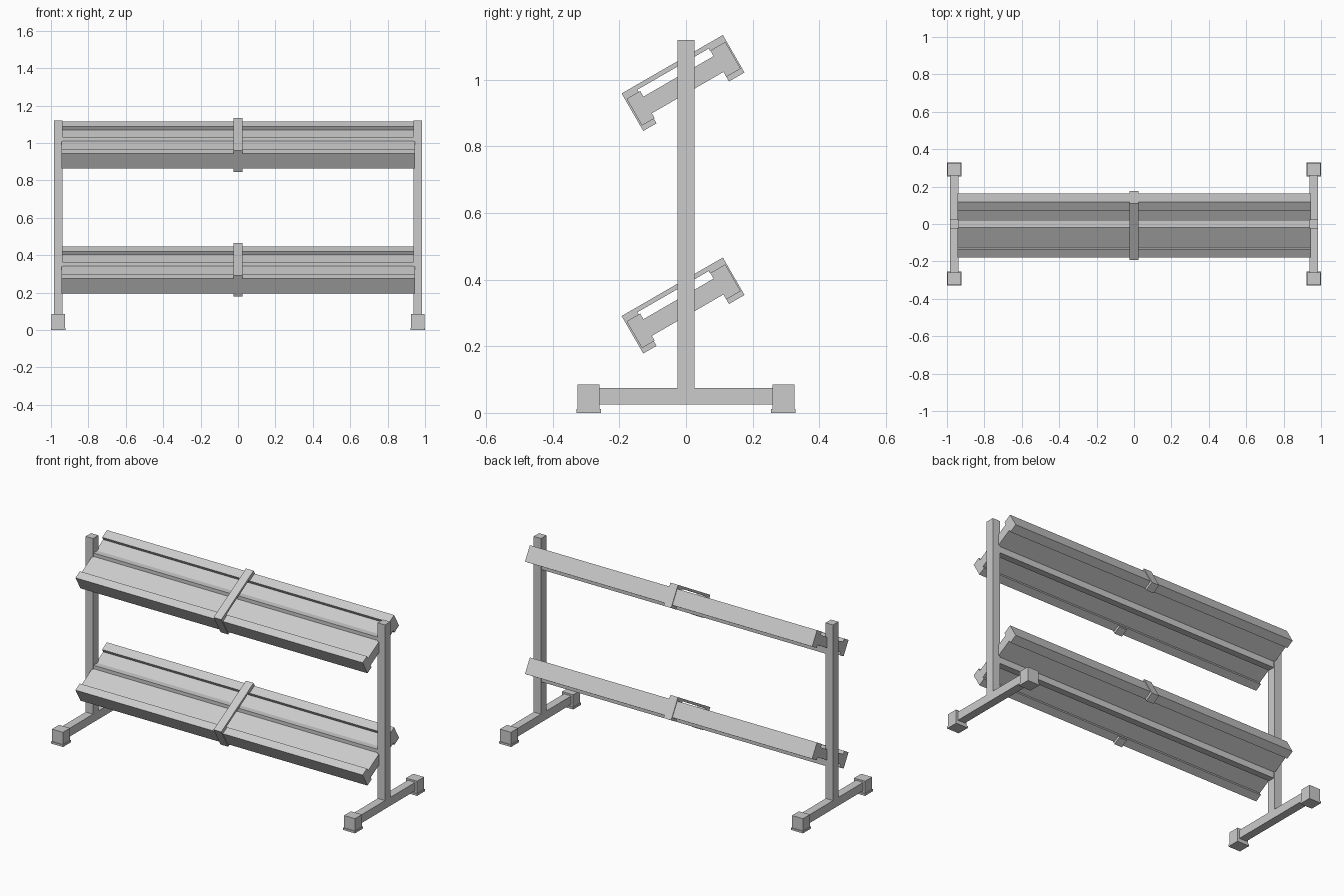
import bpy, math

if "Cube" in bpy.data.objects:
    bpy.data.objects.remove(bpy.data.objects["Cube"])

C, S = math.cos(math.radians(30)), math.sin(math.radians(30))


def mesh_object(name, verts, faces):
    me = bpy.data.meshes.new(name)
    me.from_pydata(verts, [], faces)
    me.update()
    ob = bpy.data.objects.new(name, me)
    bpy.context.collection.objects.link(ob)
    return ob


def box(name, x0, x1, y0, y1, z0, z1):
    verts = [(x, y, z) for x in (x0, x1) for y in (y0, y1) for z in (z0, z1)]
    faces = [(0, 1, 3, 2), (4, 6, 7, 5), (0, 4, 5, 1),
             (2, 3, 7, 6), (0, 2, 6, 4), (1, 5, 7, 3)]
    return mesh_object(name, verts, faces)


def tilted_extrusion(name, profile, half, z):
    """Extrude a (u, v) profile along x, with the u axis tilted 30 degrees up to the back."""
    n = len(profile)
    verts = [(x, u * C - v * S, z + u * S + v * C)
             for x in (-half, half) for u, v in profile]
    faces = [tuple(range(n)), tuple(range(2 * n - 1, n - 1, -1))]
    faces += [(i, i + n, (i + 1) % n + n, (i + 1) % n) for i in range(n)]
    return mesh_object(name, verts, faces)


# Tray section: sloped plate with a raised and dropped lip at front and back
tray = [(-.183, -.053), (-.139, -.053), (-.139, -.036), (.109, -.036),
        (.109, -.053), (.159, -.053), (.159, .0395), (.107, .0395),
        (.107, .02), (-.136, .02), (-.136, .0395), (-.183, .0395)]

# Centre clip: strap over the tray that wraps around both lips
clip = [(-.188, .061), (.163, .061), (.163, -.069), (.109, -.069),
        (.109, -.053), (.157, -.053), (.157, .0395), (.106, .0395),
        (.106, .047), (-.141, .047), (-.141, .0395), (-.181, .0395),
        (-.181, -.053), (-.142, -.053), (-.142, -.069), (-.188, -.069)]

for label, z in (("lower", .332), ("upper", 1.0)):
    tilted_extrusion(label + "_tray", tray, .945, z)
    tilted_extrusion(label + "_centre_clip", clip, .025, z)
    # Cross beam joining the posts through the tray
    box(label + "_cross_beam", -.94, .94, -.02, .02, z - .067, z + .032)

# Side frames
for side, s in (("left", -1), ("right", 1)):
    xs = sorted((s * .937, s * .985))
    box(side + "_post", *xs, -.025, .025, .075, 1.12)
    box(side + "_base_tube", *xs, -.262, .262, .025, .075)
    for end, e in (("front", -1), ("back", 1)):
        # End cap and foot pad
        box(f"{side}_{end}_foot_cap", *sorted((s * .925, s * .997)),
            *sorted((e * .259, e * .325)), .012, .085)
        box(f"{side}_{end}_foot_pad", *sorted((s * .921, s * 1.0)),
            *sorted((e * .255, e * .329)), 0, .012)

# Consistent outward normals
import bmesh
for ob in bpy.context.collection.objects:
    bm = bmesh.new()
    bm.from_mesh(ob.data)
    bmesh.ops.recalc_face_normals(bm, faces=bm.faces)
    bm.to_mesh(ob.data)
    bm.free()
